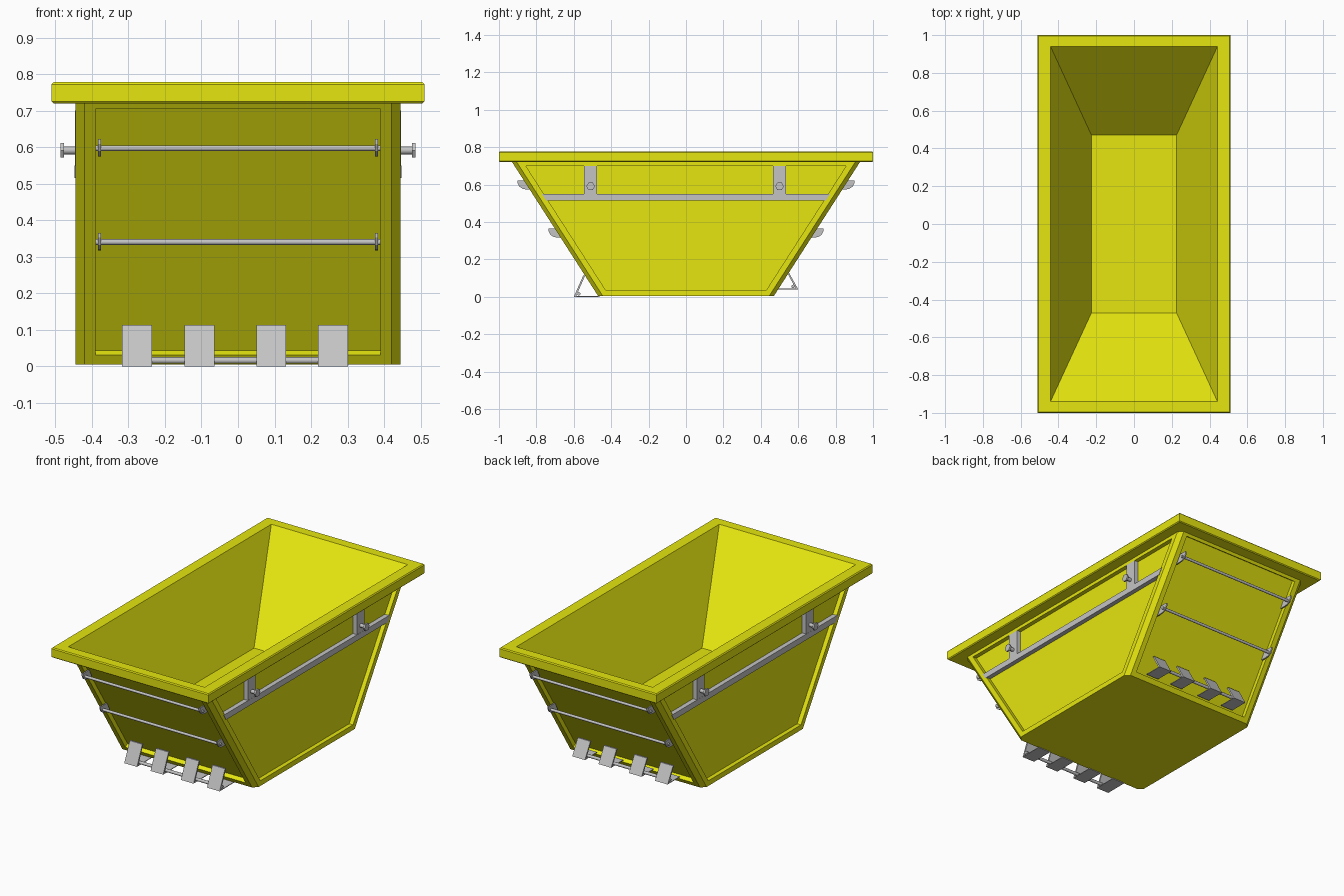
import bpy, bmesh, math
from mathutils import Matrix

if "Cube" in bpy.data.objects:
    bpy.data.objects.remove(bpy.data.objects["Cube"], do_unlink=True)


def material(name, rgb):
    m = bpy.data.materials.new(name)
    m.use_nodes = True
    m.diffuse_color = (*rgb, 1)
    m.node_tree.nodes["Principled BSDF"].inputs["Base Color"].default_value = (*rgb, 1)
    return m


YELLOW = material("yellow paint", (0.79, 0.79, 0.005))
STEEL = material("grey steel", (0.55, 0.55, 0.55))


def finish(bm, name, mat):
    bmesh.ops.recalc_face_normals(bm, faces=bm.faces)
    me = bpy.data.meshes.new(name)
    bm.to_mesh(me)
    bm.free()
    me.materials.append(mat)
    ob = bpy.data.objects.new(name, me)
    bpy.context.collection.objects.link(ob)
    return ob


def loft(bm, rings):
    """Skin quads between successive rings of points."""
    loops = [[bm.verts.new(p) for p in r] for r in rings]
    for a, b in zip(loops, loops[1:]):
        for i in range(len(a)):
            j = (i + 1) % len(a)
            bm.faces.new((a[i], a[j], b[j], b[i]))
    return loops


def prism(name, profile, x0, x1):
    """Extrude a (y, z) profile along x."""
    bm = bmesh.new()
    a, b = loft(bm, [[(x, y, z) for y, z in profile] for x in (x0, x1)])
    bm.faces.new(a)
    bm.faces.new(b)
    return finish(bm, name, STEEL)


def rod(name, x0, x1, y, z, r, sides=12):
    bm = bmesh.new()
    bmesh.ops.create_cone(bm, cap_ends=True, segments=sides, radius1=r, radius2=r,
                          depth=abs(x1 - x0),
                          matrix=Matrix.Translation(((x0 + x1) / 2, y, z))
                          @ Matrix.Rotation(math.pi / 2, 4, 'Y'))
    ob = finish(bm, name, STEEL)
    if sides > 6:
        for p in ob.data.polygons:
            p.use_smooth = len(p.vertices) == 4
    return ob


def rect(x, y, z):
    return [(-x, -y, z), (x, -y, z), (x, y, z), (-x, y, z)]


def wall_y(z):
    return 0.47 + 0.643 * (z - 0.005)


# Outer body: tapered, chamfered corners, flat frame and recessed panel on each wall
def body_ring(z, x=0.445, c=0.025):
    y = wall_y(z)
    quarter = [(x - c, y), (x, y - c)]
    return [(px, py, z) for px, py in
            [(-a, -b) for a, b in reversed(quarter)] + [(a, -b) for a, b in quarter]
            + [(a, b) for a, b in reversed(quarter)] + [(-a, b) for a, b in quarter]]


bm = bmesh.new()
bottom, top = loft(bm, [body_ring(0.005), body_ring(0.73)])
bm.faces.new(bottom)
walls = [f for f in bm.faces if len(f.verts) == 4 and f.calc_area() > 0.1]
bmesh.ops.recalc_face_normals(bm, faces=bm.faces)
for f in walls:
    if f.normal.dot(f.calc_center_median()) < 0:
        f.normal_flip()
bmesh.ops.inset_individual(bm, faces=walls, thickness=0.03, use_even_offset=True)
for f in walls:
    inward = f.normal * -0.025
    panel = bmesh.ops.extrude_discrete_faces(bm, faces=[f])["faces"]
    bmesh.ops.translate(bm, verts=panel[0].verts, vec=inward)
finish(bm, "bin_body", YELLOW)

# Top rim continuing into the sloped hopper and its raised floor
bm = bmesh.new()
rings = loft(bm, [rect(0.43, 0.91, 0.72), rect(0.505, 0.995, 0.72),
                  rect(0.51, 1.0, 0.725), rect(0.51, 1.0, 0.772),
                  rect(0.505, 0.995, 0.778), rect(0.442, 0.94, 0.778),
                  rect(0.225, 0.47, 0.29)])
bm.faces.new(rings[-1])
finish(bm, "rim_and_hopper", YELLOW)

# Side rails, uprights and lifting pegs
for s, side in ((1, "left"), (-1, "right")):
    lo, hi = wall_y(0.515) - 0.05, wall_y(0.55) - 0.05
    prism(f"{side}_rail", [(-lo, 0.515), (lo, 0.515), (hi, 0.55), (-hi, 0.55)],
          s * 0.418, s * 0.447)
    for y, end in ((-0.51, "front"), (0.5, "back")):
        prism(f"{side}_{end}_upright",
              [(y - 0.035, 0.55), (y + 0.035, 0.55), (y + 0.035, 0.7), (y - 0.035, 0.7)],
              s * 0.418, s * 0.446)
        rod(f"{side}_{end}_peg", s * 0.44, s * 0.478, y, 0.591, 0.011)
        rod(f"{side}_{end}_peg_head", s * 0.476, s * 0.486, y, 0.591, 0.023, 6)

# Grab bars with rounded end plates, on both end walls
LOBE = [(0.05, 0.025), (0.05, 0.012), (0.04, -0.008), (0.022, -0.02), (0, -0.023),
        (-0.035, -0.023), (-0.01, 0.025)]
for s, end in ((-1, "front"), (1, "back")):
    for z, level in ((0.597, "upper"), (0.34, "lower")):
        y = wall_y(z)
        rod(f"{end}_{level}_bar", -0.39, 0.39, s * (y + 0.025), z, 0.008)
        for x in (-0.379, 0.379):
            prism(f"{end}_{level}_bar_plate", [(s * (y + u), z + v) for u, v in LOBE],
                  x - 0.004, x + 0.004)

# Folded foot hooks joined by a rod, low on both end walls
for s, end, base, tip in ((-1, "front", 0.0, 0.113), (1, "back", 0.04, 0.13)):
    heel = wall_y(base) - 0.005
    hook = [(heel, base), (0.6, base), (0.55, tip), (0.54, tip),
            (0.587, base + 0.004), (heel, base + 0.004)]
    for x in (-0.276, -0.106, 0.091, 0.26):
        cx = -s * x
        prism(f"{end}_foot_hook", [(s * y, z) for y, z in hook], cx - 0.041, cx + 0.041)
    rod(f"{end}_foot_rod", -0.3, 0.3, s * 0.573, base + 0.016, 0.009)
